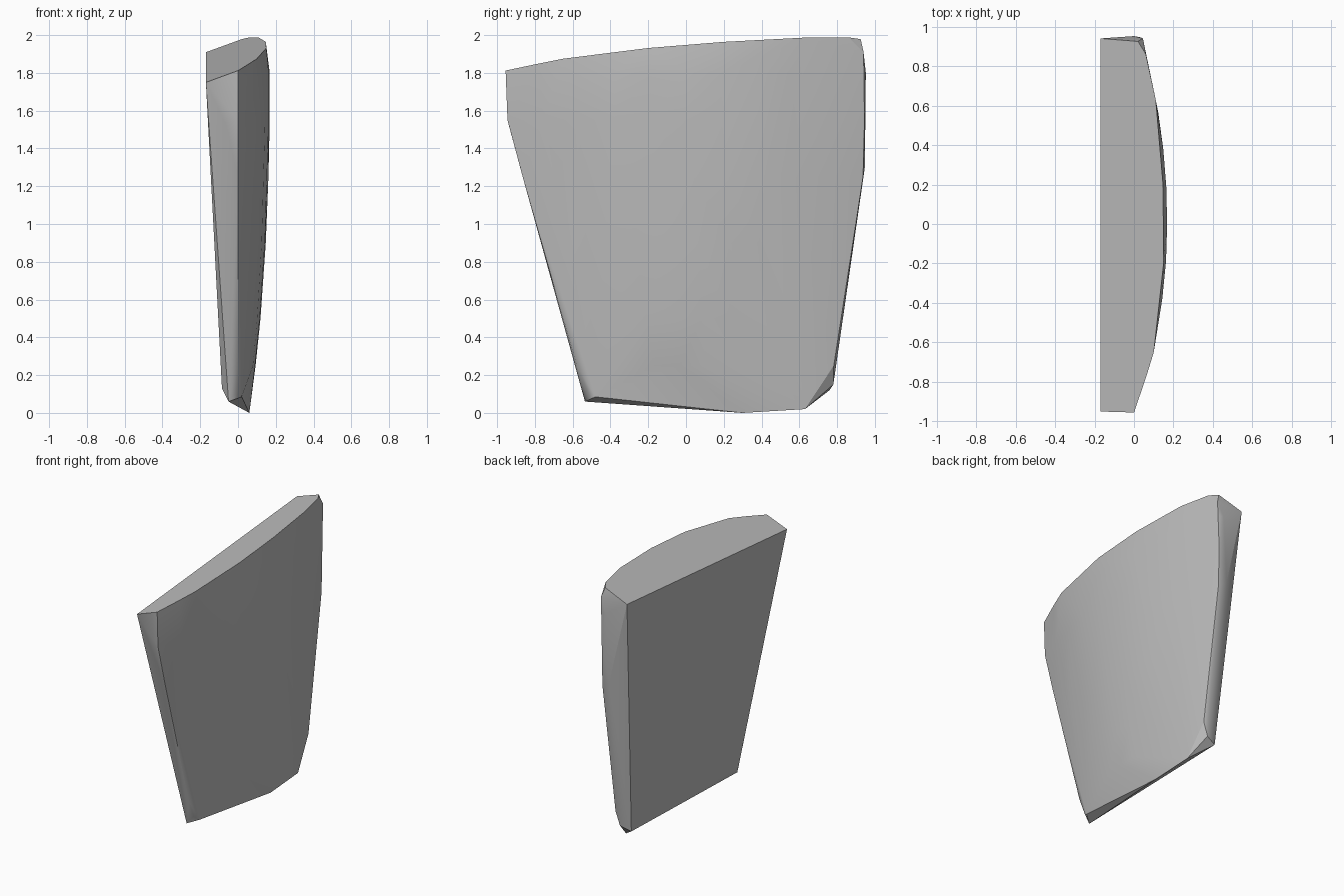
import bpy, bmesh, math

cube = bpy.data.objects.get("Cube")
if cube:
    bpy.data.objects.remove(cube)

grey = bpy.data.materials.new("plain grey")
grey.use_nodes = True
grey.diffuse_color = (0.5, 0.5, 0.5, 1)
grey.node_tree.nodes["Principled BSDF"].inputs["Base Color"].default_value = (0.5, 0.5, 0.5, 1)


def on_top(x, y):
    """Point on the tilted top plane."""
    return (x, y, 1.893 + 0.37 * x + 0.0845 * y)


# Top rim
points = [on_top(x, y) for x, y in [
    (-0.17, -0.95), (0, -0.955), (0.06, -0.78), (0.1, -0.65), (0.15, -0.2),
    (0.147, 0.2), (0.11, 0.63), (0.06, 0.86), (0.02, 0.925), (-0.17, 0.94)]]

# Bulging side: one arched section per height, narrowing downwards
for z, bulge in [(1.8, 0.168), (1.55, 0.168), (1.25, 0.161), (0.9, 0.147), (0.5, 0.119), (0.25, 0.093)]:
    front = -0.945 + 0.287 * max(0, 1.53 - z)
    back = 0.945 - 0.155 * max(0, 1.3 - z)
    for i in range(11):
        t = i / 5 - 1
        edge = 0.0 if t < 0 else 0.035
        points.append((edge + (bulge - edge) * (1 - abs(t) ** 2.1),
                       (front + back) / 2 + t * (back - front) / 2, z))

# Front end strip, back end strip, bottom edge and foot of the flat side
points += [
    (-0.065, -0.94, 1.53), (-0.05, -0.535, 0.06), (0, -0.525, 0.12),
    (0.045, 0.94, 1.91), (0, 0.952, 1.8), (-0.03, 0.947, 1.3), (0, 0.78, 0.15),
    (0.02, -0.48, 0.085), (0.06, 0.3, 0), (0.055, 0.63, 0.02),
    (-0.085, -0.5, 0.13), (-0.08, 0.76, 0.12)]

bm = bmesh.new()
for p in points:
    bm.verts.new(p)
hull = bmesh.ops.convex_hull(bm, input=bm.verts)
bmesh.ops.delete(bm, geom=list({v for v in hull["geom_interior"] if isinstance(v, bmesh.types.BMVert)}), context='VERTS')
bmesh.ops.dissolve_limit(bm, angle_limit=math.radians(1), verts=bm.verts, edges=bm.edges)
bmesh.ops.recalc_face_normals(bm, faces=bm.faces)
mesh = bpy.data.meshes.new("curved_slab")
bm.to_mesh(mesh)
bm.free()
mesh.materials.append(grey)

slab = bpy.data.objects.new("curved_slab", mesh)
bpy.context.collection.objects.link(slab)
bpy.ops.object.select_all(action='DESELECT')
slab.select_set(True)
bpy.context.view_layer.objects.active = slab
bpy.ops.object.shade_smooth_by_angle(angle=math.radians(25))
normals = slab.modifiers.new("even_shading", 'WEIGHTED_NORMAL')
normals.keep_sharp = True
